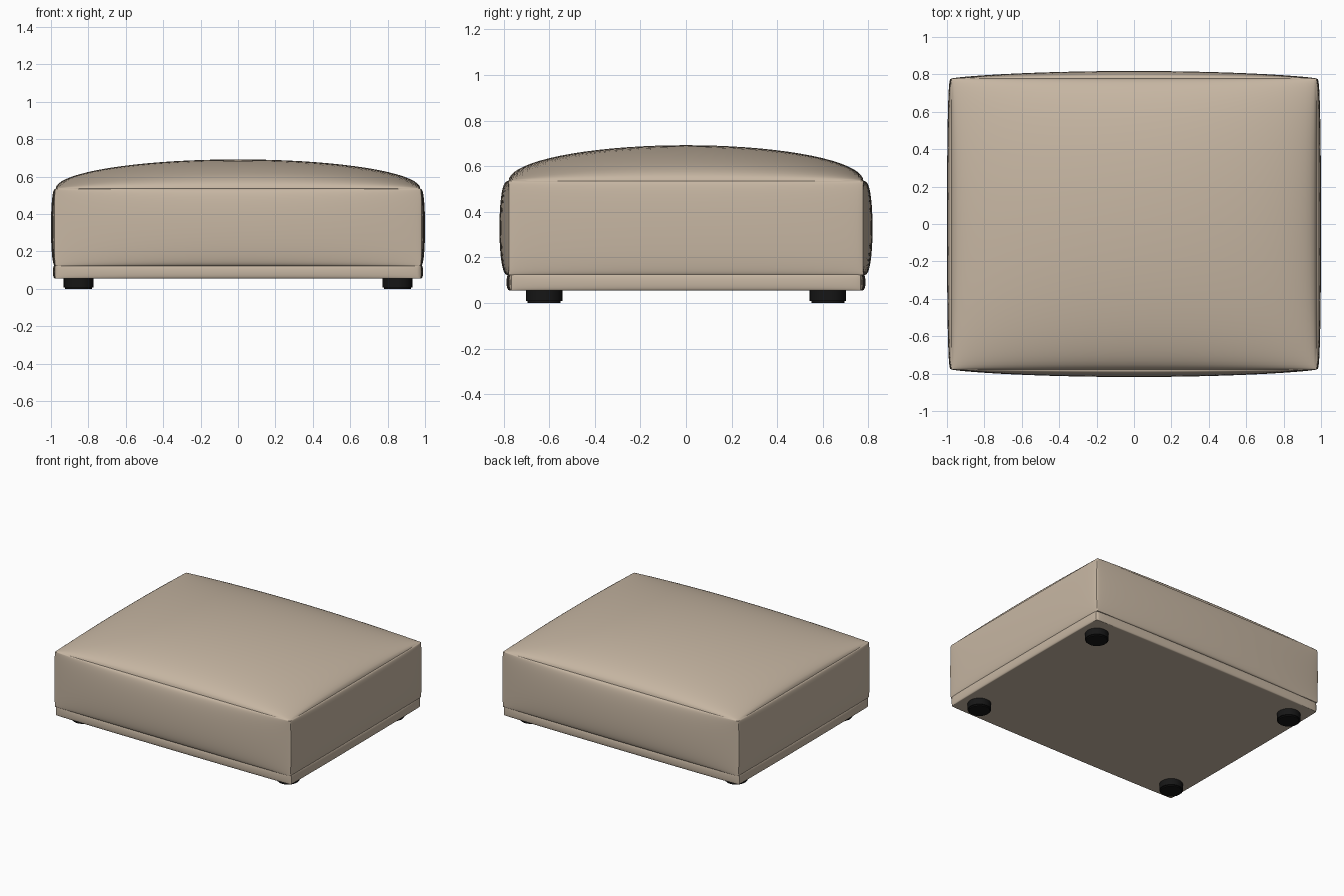
import bpy, bmesh, math

if "Cube" in bpy.data.objects:
    bpy.data.objects.remove(bpy.data.objects["Cube"])


def material(name, rgb):
    m = bpy.data.materials.new(name)
    m.diffuse_color = (*rgb, 1)
    m.use_nodes = True
    m.node_tree.nodes["Principled BSDF"].inputs["Base Color"].default_value = m.diffuse_color
    return m


TAN = material("tan fabric", (0.57, 0.47, 0.365))
BLACK = material("black plastic", (0.008, 0.008, 0.008))


def finish(bm, name, mat, angle):
    me = bpy.data.meshes.new(name)
    bm.to_mesh(me)
    bm.free()
    me.materials.append(mat)
    ob = bpy.data.objects.new(name, me)
    bpy.context.collection.objects.link(ob)
    bpy.ops.object.select_all(action='DESELECT')
    ob.select_set(True)
    bpy.context.view_layer.objects.active = ob
    bpy.ops.object.shade_smooth_by_angle(angle=math.radians(angle))
    return ob


def pillow(name, hx, hy, z0, z1, bulge_x, bulge_y, crown, pow_x, pow_y, pow_w):
    """Box whose faces swell outwards from pinched edges and corners."""
    bm = bmesh.new()
    bmesh.ops.create_cube(bm, size=2)
    bmesh.ops.subdivide_edges(bm, edges=bm.edges[:], cuts=35, use_grid_fill=True)
    for v in bm.verts:
        # sine spacing packs the rows close to the edges
        s = [math.sin(c * math.pi / 2) for c in v.co]
        g = [math.sqrt(max(0.0, 1 - c * c)) for c in s]
        x = s[0] * (hx + bulge_x * g[1] ** pow_x * g[2] ** pow_w)
        y = s[1] * (hy + bulge_y * g[0] ** pow_y * g[2] ** pow_w)
        z = z0 + (z1 - z0) * (s[2] + 1) / 2
        if s[2] > 0:
            z += s[2] * crown * g[0] * g[1]
        v.co = (x, y, z)
    return finish(bm, name, TAN, 40)


# Soft seat cushion with crowned top
pillow("seat_cushion", 0.975, 0.778, 0.122, 0.535, 0.025, 0.04, 0.157, 0.5, 1.5, 0.7)

# Thin upholstered base with rounded rim
pillow("base", 0.972, 0.767, 0.055, 0.128, 0.018, 0.02, 0.0, 0.4, 0.7, 0.5)

# Four round feet with softened lower rims
for sx, side in ((-1, "left"), (1, "right")):
    for sy, end in ((-1, "front"), (1, "back")):
        bm = bmesh.new()
        bmesh.ops.create_cone(bm, cap_ends=True, segments=32, radius1=0.08,
                              radius2=0.08, depth=0.06)
        rim = [e for e in bm.edges if all(v.co.z < 0 for v in e.verts)]
        bmesh.ops.bevel(bm, geom=rim, offset=0.008, segments=2, affect='EDGES')
        bmesh.ops.translate(bm, verts=bm.verts, vec=(sx * 0.852, sy * 0.622, 0.03))
        finish(bm, f"{end}_{side}_foot", BLACK, 40)
